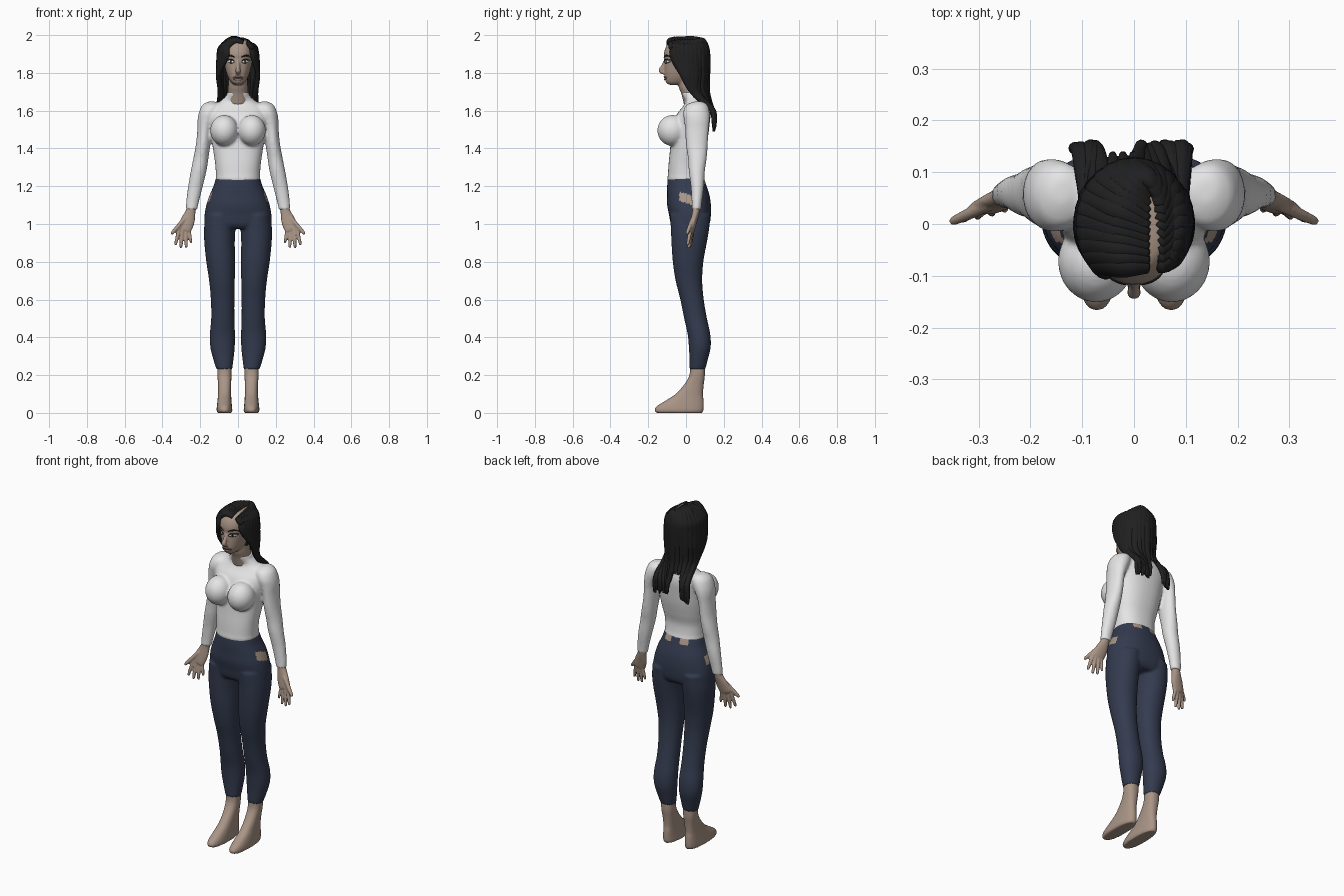
import bpy, bmesh, math, random
from mathutils import Vector
from mathutils.bvhtree import BVHTree

if "Cube" in bpy.data.objects:
    bpy.data.objects.remove(bpy.data.objects["Cube"])

random.seed(4)


def material(name, rgb):
    m = bpy.data.materials.new(name)
    m.diffuse_color = (*rgb, 1)
    m.use_nodes = True
    m.node_tree.nodes["Principled BSDF"].inputs["Base Color"].default_value = m.diffuse_color
    return m


SKIN = material("skin", (0.40, 0.30, 0.24))
WHITE = material("white_cloth", (0.78, 0.78, 0.78))
NAVY = material("navy_cloth", (0.034, 0.044, 0.078))
BLACK = material("black_hair", (0.014, 0.014, 0.014))
LIP = material("lips", (0.29, 0.185, 0.155))
EYE = material("eye_white", (0.85, 0.85, 0.82))


def smooth_rows(rows, k=5):
    """Catmull-Rom interpolation of rows of numbers."""
    out = []
    for i in range(len(rows) - 1):
        a, b = rows[max(i - 1, 0)], rows[i]
        c, d = rows[i + 1], rows[min(i + 2, len(rows) - 1)]
        for j in range(k):
            t = j / k
            out.append([0.5 * (2 * q + (r - p) * t + (2 * p - 5 * q + 4 * r - s) * t * t
                               + (3 * q - p - 3 * r + s) * t ** 3)
                        for p, q, r, s in zip(a, b, c, d)])
    return out + [list(rows[-1])]


def skin_rings(name, rings, mat):
    bm = bmesh.new()
    loops = [[bm.verts.new(p) for p in ring] for ring in rings]
    n = len(loops[0])
    for a, b in zip(loops, loops[1:]):
        for i in range(n):
            bm.faces.new((a[i], a[(i + 1) % n], b[(i + 1) % n], b[i]))
    bm.faces.new(loops[0])
    bm.faces.new(loops[-1])
    bmesh.ops.recalc_face_normals(bm, faces=bm.faces)
    me = bpy.data.meshes.new(name)
    bm.to_mesh(me)
    bm.free()
    me.materials.append(mat)
    me.shade_smooth()
    ob = bpy.data.objects.new(name, me)
    bpy.context.collection.objects.link(ob)
    return ob


def loft(name, rows, mat, side=1, power=2.3, n=36):
    """Level rings, each given by its bounds x0, x1, y0, y1 and height z."""
    rings = []
    for x0, x1, y0, y1, z in smooth_rows(rows):
        ring = []
        for i in range(n):
            a = math.tau * i / n
            c, s = math.cos(a), math.sin(a)
            u = math.copysign(abs(c) ** (2 / power), c)
            v = math.copysign(abs(s) ** (2 / power), s)
            ring.append((side * ((x0 + x1) / 2 + u * (x1 - x0) / 2),
                         (y0 + y1) / 2 + v * (y1 - y0) / 2, z))
        rings.append(ring)
    return skin_rings(name, rings, mat)


def body(name, rows, mat, **kw):
    """Symmetric loft from half width, front y, back y, z."""
    return loft(name, [(-w, w, f, b, z) for w, f, b, z in rows], mat, **kw)


def tube(name, rows, mat, out, n=10, k=5):
    """Oval tube along x, y, z, half width, half thickness; out gives the thin direction."""
    rows = smooth_rows(rows, k)
    pts = [Vector(r[:3]) for r in rows]
    rings = []
    for i, (p, r) in enumerate(zip(pts, rows)):
        t = (pts[min(i + 1, len(pts) - 1)] - pts[max(i - 1, 0)]).normalized()
        side = t.cross(out(p)).normalized()
        up = side.cross(t)
        rings.append([p + side * r[3] * math.cos(math.tau * j / n) + up * r[4] * math.sin(math.tau * j / n)
                      for j in range(n)])
    return skin_rings(name, rings, mat)


def ball(name, loc, scale, mat):
    bpy.ops.mesh.primitive_uv_sphere_add(segments=24, ring_count=14, location=loc)
    ob = bpy.context.object
    ob.name, ob.scale = name, scale
    ob.data.materials.append(mat)
    ob.data.shade_smooth()
    return ob


def fuse(name, obs, voxel=0.008, passes=4):
    """Join parts into one smooth skin."""
    bpy.ops.object.select_all(action='DESELECT')
    for o in obs:
        o.select_set(True)
    ob = bpy.context.view_layer.objects.active = obs[0]
    if len(obs) > 1:
        bpy.ops.object.join()
    bpy.ops.object.transform_apply(location=True, rotation=True, scale=True)
    ob.name = name
    if voxel:
        m = ob.modifiers.new("remesh", 'REMESH')
        m.mode, m.voxel_size = 'VOXEL', voxel
        bpy.ops.object.modifier_apply(modifier=m.name)
        m = ob.modifiers.new("smooth", 'SMOOTH')
        m.factor, m.iterations = 0.5, passes
        bpy.ops.object.modifier_apply(modifier=m.name)
        ob.data.shade_smooth()
    return ob


def paint(ob, mat, rule):
    ob.data.materials.append(mat)
    slot = len(ob.data.materials) - 1
    for f in ob.data.polygons:
        if rule(*f.center):
            f.material_index = slot


BACK = lambda p: Vector((0, 1, 0))

# white top: torso, bust and sleeves
top = [body("torso", [(.10, -.08, .08, 1.20), (.118, -.098, .096, 1.235), (.117, -.096, .09, 1.26),
                      (.121, -.092, .086, 1.32), (.13, -.086, .10, 1.38), (.14, -.08, .115, 1.45),
                      (.15, -.072, .124, 1.52), (.155, -.05, .13, 1.58), (.14, -.018, .125, 1.62),
                      (.095, -.005, .115, 1.65), (.062, -.02, .10, 1.68), (.058, -.025, .092, 1.7)], WHITE)]
for s in (-1, 1):
    top.append(ball("bust", (s * .073, -.072, 1.495), (.074, .08, .082), WHITE))
    top.append(loft("sleeve", [(.12, .16, .04, .09, 1.648), (.09, .19, .0, .115, 1.628), (.1, .207, -.015, .125, 1.59),
                               (.12, .214, -.01, .125, 1.55), (.14, .215, -.005, .12, 1.5), (.147, .223, .0, .115, 1.42),
                               (.156, .236, .01, .11, 1.35), (.167, .25, .015, .10, 1.28), (.186, .264, .025, .095, 1.2),
                               (.206, .274, .03, .085, 1.12), (.216, .276, .03, .08, 1.075)], WHITE, s, 2))
fuse("white_top", top)

# navy trousers: hips and legs
legs = [body("hips", [(.10, -.08, .08, 1.27), (.116, -.095, .094, 1.245), (.13, -.1, .11, 1.2), (.152, -.1, .125, 1.15),
                      (.168, -.1, .132, 1.1), (.177, -.09, .132, 1.05), (.178, -.08, .125, 1.0),
                      (.165, -.06, .105, .975)], NAVY)]
for s in (-1, 1):
    legs.append(loft("leg", [(.012, .172, -.085, .13, 1.05), (.014, .18, -.08, .122, .97), (.017, .178, -.077, .11, .9),
                             (.015, .168, -.07, .092, .8), (.017, .153, -.055, .086, .7), (.019, .144, -.03, .094, .6),
                             (.019, .142, -.01, .111, .5), (.016, .149, .008, .128, .42), (.017, .147, .015, .131, .35),
                             (.024, .13, .018, .115, .28), (.031, .114, .018, .102, .23)], NAVY, s, 2.1))
trousers = fuse("trousers", legs)
# bare patches at the hips and back of the waist
paint(trousers, SKIN, lambda x, y, z: (abs(x) > .1 and -.035 < y < .045 and 1.11 < z + .3 * y < 1.16)
      or (y > .04 and .03 < abs(x) < .075 and z > 1.212))

# feet and hands
for s in (-1, 1):
    side = "left" if s > 0 else "right"
    foot = loft("foot", [(.034, .108, -.155, .085, 0), (.03, .113, -.167, .092, .012), (.032, .112, -.155, .094, .035),
                         (.035, .108, -.10, .093, .07), (.036, .106, -.055, .09, .10), (.036, .106, -.01, .094, .15),
                         (.035, .109, .018, .1, .2), (.035, .11, .022, .099, .26)], SKIN, s, 2.4)
    fuse(side + "_foot", [foot], 0.006, 2)
    parts = [tube("palm", [(s * .243, .056, 1.11, .026, .022), (s * .25, .053, 1.07, .026, .02),
                           (s * .265, .043, 1.02, .037, .017), (s * .283, .033, .975, .038, .014),
                           (s * .287, .031, .965, .03, .009)], SKIN, BACK, 16)]
    for a, b, r in [((.28, .037, 1.03), (.353, .004, .947), .011), ((.308, .027, .985), (.332, .008, .888), .0095),
                    ((.294, .03, .975), (.303, .014, .872), .0095), ((.277, .034, .97), (.274, .02, .874), .0095),
                    ((.261, .037, .975), (.248, .028, .9), .0085)]:
        a, b = Vector(a), Vector(b)
        a.x, b.x = a.x * s, b.x * s
        parts.append(tube("finger", [(*a.lerp(b, t), r * q, r * q) for t, q in
                                     ((0, 1.1), (.5, 1.05), (.9, .85), (1.0, .5))], SKIN, BACK))
    fuse(side + "_hand", parts, 0.0045, 2)

# head, neck and nose
head = fuse("head", [
    body("skull", [(.018, -.088, -.04, 1.737), (.036, -.106, .02, 1.75), (.054, -.113, .06, 1.78),
                   (.067, -.114, .09, 1.82), (.075, -.113, .1, 1.86), (.08, -.117, .105, 1.90),
                   (.078, -.105, .1, 1.94), (.06, -.08, .08, 1.968), (.03, -.04, .04, 1.978)], SKIN),
    body("neck", [(.065, -.01, .1, 1.63), (.055, -.025, .085, 1.69), (.052, -.04, .075, 1.73),
                  (.05, -.045, .07, 1.79)], SKIN, power=2),
    tube("nose", [(0, -.108, 1.87, .008, .008), (0, -.12, 1.84, .01, .01), (0, -.134, 1.812, .014, .012),
                  (0, -.118, 1.799, .012, .008)], SKIN, BACK)], 0.0055, 3)
paint(head, BLACK, lambda x, y, z: y > -.01 and z > 1.76 and not (z > 1.94 and .015 < x < .06 and y < .05))

# face details, laid on the head surface
bm = bmesh.new()
bm.from_mesh(head.data)
tree = BVHTree.FromBMesh(bm)
bm.free()


def on_face(x, z, lift=0.0):
    hit = tree.ray_cast(Vector((x, -1, z)), Vector((0, 1, 0)))[0]
    return (x, (hit.y if hit else -.1) - lift, z)


def stroke(name, pts, w, mat, lift=.001):
    rows = [(*on_face(x, z, lift), w * q, .003) for (x, z), q in zip(pts, (.4, 1, 1, .4))]
    return tube(name, rows, mat, BACK, 8)


for s in (-1, 1):
    stroke("eye_white", [(s * .019, 1.857), (s * .03, 1.86), (s * .043, 1.861), (s * .056, 1.861)], .008, EYE)
    ball("iris", on_face(s * .037, 1.861, .002), (.0062, .004, .0068), BLACK)
    stroke("upper_lash", [(s * .016, 1.858), (s * .03, 1.869), (s * .046, 1.87), (s * .062, 1.866)], .003, BLACK, .002)
    stroke("lower_lash", [(s * .018, 1.855), (s * .03, 1.852), (s * .044, 1.853), (s * .058, 1.86)], .0013, BLACK, .002)
    stroke("eyebrow", [(s * .016, 1.882), (s * .032, 1.889), (s * .048, 1.892), (s * .064, 1.884)], .004, BLACK)
stroke("upper_lip", [(-.028, 1.774), (-.009, 1.779), (.009, 1.779), (.028, 1.774)], .005, LIP, .002)
stroke("lower_lip", [(-.025, 1.77), (-.009, 1.766), (.009, 1.766), (.025, 1.77)], .006, LIP, .002)
stroke("mouth_line", [(-.03, 1.773), (-.01, 1.773), (.01, 1.773), (.03, 1.773)], .0013, BLACK, .004)


# hair: strands swept from an off-centre parting, down the sides and behind the shoulders
def away(p):
    return Vector((p.x, p.y, p.z - min(p.z, 1.87))) + Vector((0, 1e-4, 0))


def strand(s, f, root_x, phi0, phi1, end):
    phi = phi0 + (phi1 - phi0) * f
    low, mid = max(phi, 112), phi + max(112 - phi, 0) * .5

    def rim(deg, rx, ry):
        a = math.radians(deg)
        return s * rx * math.sin(a), -ry * math.cos(a)
    x1, y1 = rim(phi, .098, .116)
    x2, y2 = rim(mid, .105, .113)
    x3, y3 = rim(low, .101, .112)
    ry = -.085 + .15 * f
    mx, my = root_x * .5 + x1 * .5, ry * .5 + y1 * .5
    ex, ez = end(f)
    j = random.uniform(-.004, .004)
    zt = 1.984 - 1.6 * my * my - .9 * max(abs(mx) - .03, 0)
    rows = [(root_x, ry, 1.972 - 1.5 * ry * ry, .012, .008), (mx, my, zt, .021, .013),
            (x1 * .93, y1 * .95, 1.935, .024, .013), (x1 * 1.03, y1, 1.89, .025, .013),
            (x2, y2 + j, 1.80, .023, .013), (x3, y3 + j, 1.70, .019, .013)]
    if ez < 1.6:
        rows += [(ex * .6 + x3 * .4, .136 + j, 1.61, .014, .012), (ex, .149 + j, ez + .05, .012, .011)]
    rows.append((ex, .15 + j if ez < 1.6 else .135, ez, .007, .006))
    return tube("strand", rows, BLACK, away, 10, 6)


hair = []
for i in range(12):
    f = i / 11
    hair.append(strand(-1, f, .028, 42, 182,
                       lambda f: (-.115 + .055 * f, 1.49 + .03 * f) if f < .78 else (-.05 + .22 * (f - .78), 1.64)))
for i in range(11):
    f = i / 10
    hair.append(strand(1, f, .05, 56, 178, lambda f: (.104 - .09 * f, 1.5 + .03 * random.random())))
fuse("hair", hair, voxel=0)
